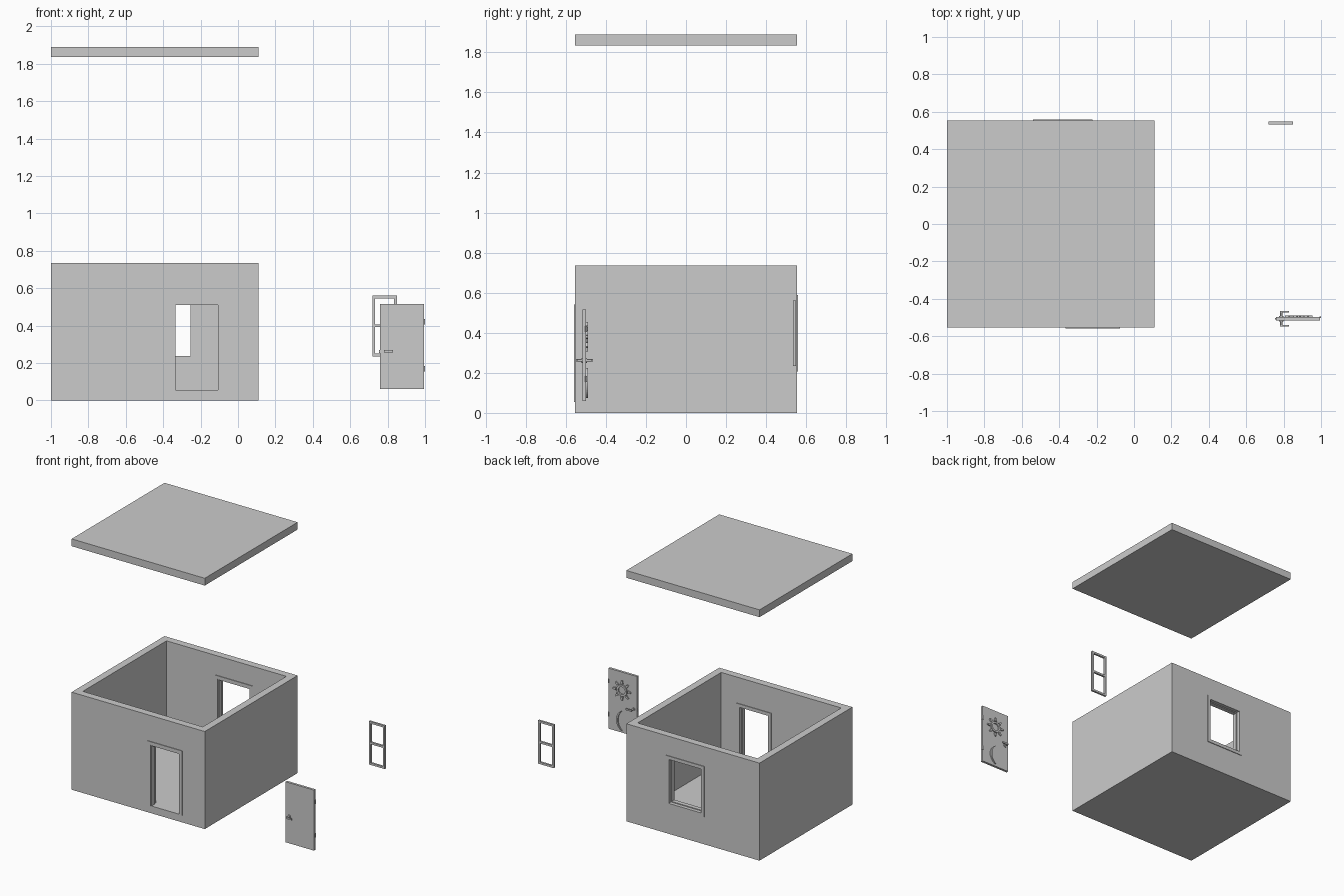
import bpy, bmesh, math
from mathutils import Matrix, Vector

if "Cube" in bpy.data.objects:
    bpy.data.objects.remove(bpy.data.objects["Cube"], do_unlink=True)

grey = bpy.data.materials.new("plain_grey")
grey.use_nodes = True
grey.diffuse_color = (0.6, 0.6, 0.6, 1)
grey.node_tree.nodes["Principled BSDF"].inputs["Base Color"].default_value = (0.6, 0.6, 0.6, 1)


def finish(name, bm):
    bmesh.ops.recalc_face_normals(bm, faces=bm.faces)
    mesh = bpy.data.meshes.new(name)
    bm.to_mesh(mesh)
    bm.free()
    mesh.materials.append(grey)
    obj = bpy.data.objects.new(name, mesh)
    bpy.context.collection.objects.link(obj)
    return obj


def add_box(bm, x, y, z):
    """Box from three (low, high) ranges."""
    lo, hi = Vector((x[0], y[0], z[0])), Vector((x[1], y[1], z[1]))
    size = Matrix.Diagonal((*(hi - lo), 1))
    bmesh.ops.create_cube(bm, size=1, matrix=Matrix.Translation((lo + hi) / 2) @ size)


def boxes(name, *ranges):
    bm = bmesh.new()
    for r in ranges:
        add_box(bm, *r)
    return finish(name, bm)


def cylinder(name, centre, radius, length, axis="Z"):
    bm = bmesh.new()
    turn = Matrix.Rotation(math.pi / 2, 4, "X") if axis == "Y" else Matrix()
    bmesh.ops.create_cone(bm, cap_ends=True, segments=16, radius1=radius, radius2=radius,
                          depth=length, matrix=Matrix.Translation(centre) @ turn)
    obj = finish(name, bm)
    for p in obj.data.polygons:
        p.use_smooth = len(p.vertices) == 4
    return obj


def cut(target, cutter):
    mod = target.modifiers.new("cut", "BOOLEAN")
    mod.operation, mod.object, mod.solver = "DIFFERENCE", cutter, "EXACT"
    bpy.context.view_layer.objects.active = target
    bpy.ops.object.modifier_apply(modifier=mod.name)
    bpy.data.objects.remove(cutter, do_unlink=True)


def border(bm, x, y, z, w, sill=True):
    """Rectangular surround of width w lying inside the given outline."""
    low = z[0] + w if sill else z[0]
    add_box(bm, (x[0], x[0] + w), y, (low, z[1] - w))
    add_box(bm, (x[1] - w, x[1]), y, (low, z[1] - w))
    add_box(bm, x, y, (z[1] - w, z[1]))
    if sill:
        add_box(bm, x, y, (z[0], z[0] + w))


def relief(name, rows, y, depth):
    """Raised strip through pairs of (x, z) points, extruded along y."""
    bm = bmesh.new()
    pairs = [[bm.verts.new((px, y, pz)) for px, pz in row] for row in rows]
    for a, b in zip(pairs, pairs[1:]):
        bm.faces.new((a[0], a[1], b[1], b[0]))
    bmesh.ops.remove_doubles(bm, verts=bm.verts, dist=0.0002)
    grown = bmesh.ops.extrude_face_region(bm, geom=bm.faces[:])
    moved = [v for v in grown["geom"] if isinstance(v, bmesh.types.BMVert)]
    bmesh.ops.translate(bm, verts=moved, vec=(0, depth, 0))
    return finish(name, bm)


# House shell and lifted roof
X, Y, T, H = (-1, 0.11), (-0.553, 0.553), 0.055, 0.735
shell = boxes("house_walls_and_floor", (X, Y, (0, H)))
cut(shell, boxes("room_cutter", ((X[0] + T, X[1] - T), (Y[0] + T, Y[1] - T), (T, 1))))
boxes("roof_slab", (X, Y, (1.835, 1.89)))

# Openings with casings on both wall faces and a thin stop inside
openings = (("door", (-0.34, -0.10), (T, 0.515), -1, False),
            ("window", (-0.515, -0.247), (0.232, 0.563), 1, True))
for name, ox, oz, side, sill in openings:
    outer, inner = side * Y[1], side * (Y[1] - T)
    wall = sorted((outer + side * 0.02, inner - side * 0.02))
    cut(shell, boxes("opening_cutter", (ox, wall, oz)))
    w = 0.025
    cx = (ox[0] - w, ox[1] + w)
    cz = (oz[0] - w if sill else oz[0], oz[1] + w)
    bm = bmesh.new()
    for face, out in ((outer, side), (inner, -side)):
        border(bm, cx, sorted((face, face + out * 0.005)), cz, w, sill)
    finish(name + "_casing", bm)
    bm = bmesh.new()
    stop = sorted((inner, inner + side * 0.033) if sill else (outer, outer - side * 0.033))
    border(bm, ox, stop, oz, 0.006, sill)
    finish(name + "_stop", bm)

# Window sash with a middle bar
bm = bmesh.new()
border(bm, (0.718, 0.85), (0.533, 0.548), (0.235, 0.561), 0.015)
add_box(bm, (0.733, 0.835), (0.533, 0.548), (0.391, 0.406))
finish("window_sash", bm)

# Door leaf with hinges
front, back = -0.516, -0.498
boxes("door_leaf", ((0.758, 0.995), (front, back), (0.06, 0.516)))
for i, z in enumerate((0.17, 0.42)):
    cylinder(f"hinge_{i + 1}", (0.995, back, z), 0.005, 0.03)

# Door handle on both faces
HX, HZ, MID = 0.787, 0.262, (front + back) / 2
cylinder("handle_spindle", (HX, MID, HZ), 0.006, 0.078, "Y")
cylinder("handle_rose", (HX, MID, HZ), 0.013, 0.028, "Y")
boxes("latch", ((0.753, 0.76), (MID - 0.004, MID + 0.004), (HZ - 0.008, HZ + 0.008)))
for name, s in (("front_lever", -1), ("back_lever", 1)):
    y = MID + s * 0.038
    boxes(name, ((HX - 0.006, HX + 0.043), (y - 0.004, y + 0.004), (HZ - 0.006, HZ + 0.006)))


def polar(cx, cz, r, a):
    return cx + r * math.cos(a), cz + r * math.sin(a)


# Sun ornament on the inner face of the door
SX, SZ, N = 0.88, 0.38, 32
ring = [[polar(SX, SZ, r, math.tau * i / N) for r in (0.028, 0.043)] for i in range(N + 1)]
relief("sun_ring", ring, back, 0.009)
for i in range(8):
    a = math.tau * i / 8
    rows = [[polar(SX, SZ, r, a + s * spread) for s in (-1, 1)]
            for r, spread in ((0.05, 0.2), (0.074, 0.07))]
    relief(f"sun_ray_{i + 1}", rows, back, 0.009)

# Crescent ornament below it
arc = []
for i in range(21):
    t = -1 + i / 10
    width = 0.001 + 0.013 * (1 - t * t)
    arc.append([polar(0.845, 0.15, r, t * 1.15) for r in (0.082 - width, 0.082)])
relief("crescent", arc, back, 0.009)
